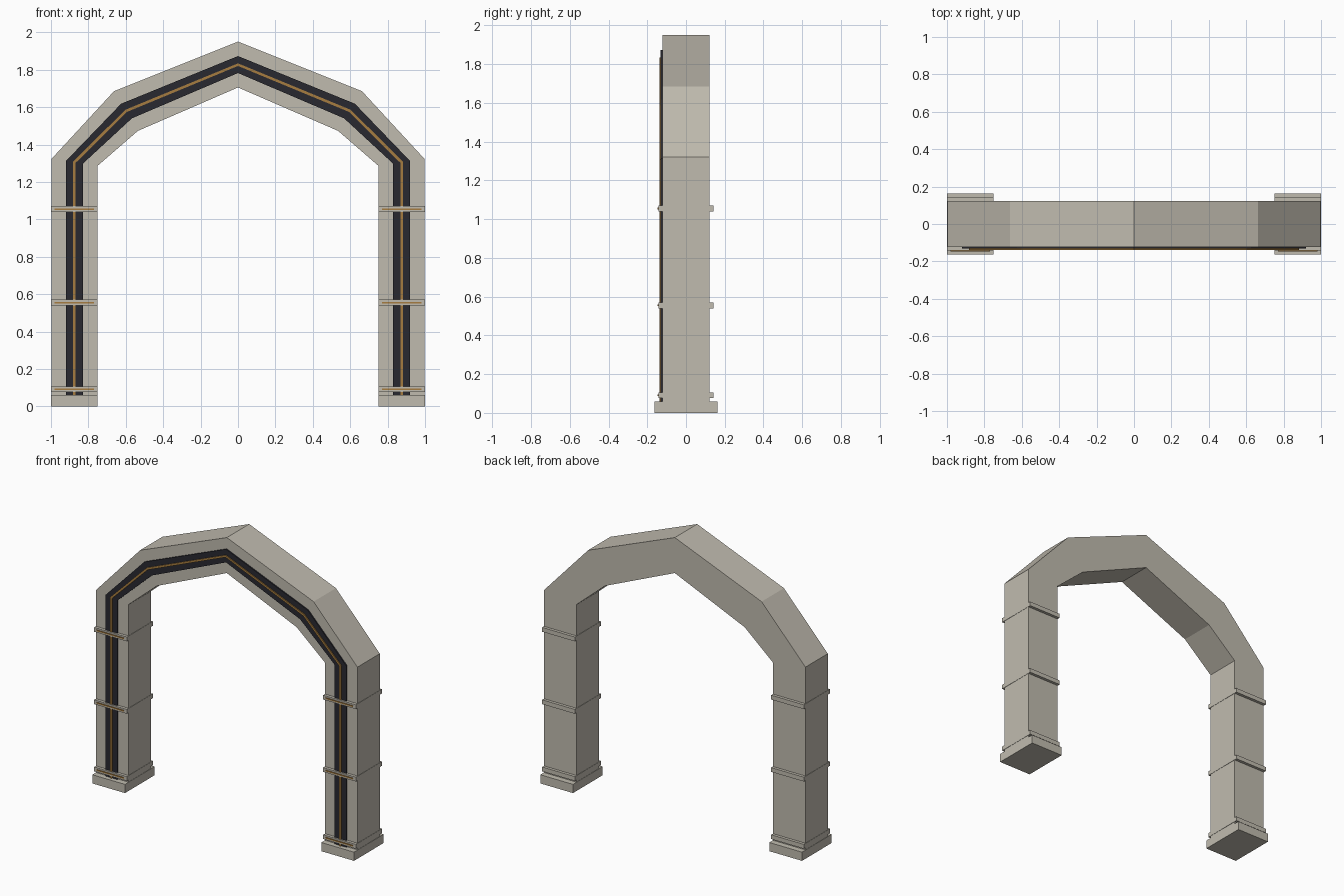
import bpy
import bmesh

if "Cube" in bpy.data.objects:
    bpy.data.objects.remove(bpy.data.objects["Cube"], do_unlink=True)


def make_material(name, rgb):
    mat = bpy.data.materials.new(name)
    mat.use_nodes = True
    colour = (*rgb, 1.0)
    mat.diffuse_color = colour
    mat.node_tree.nodes["Principled BSDF"].inputs["Base Color"].default_value = colour
    return mat


stone = make_material("warm_stone", (0.53, 0.50, 0.43))
dark = make_material("dark_inlay", (0.022, 0.022, 0.03))
gold = make_material("gold_trim", (0.38, 0.20, 0.05))


def finish(bm, name, mat):
    bmesh.ops.recalc_face_normals(bm, faces=bm.faces)
    mesh = bpy.data.meshes.new(name)
    bm.to_mesh(mesh)
    bm.free()
    mesh.materials.append(mat)
    obj = bpy.data.objects.new(name, mesh)
    bpy.context.collection.objects.link(obj)
    return obj


def arch(name, outer, inner, y0, y1, mat):
    """Sweep a rectangular section along a half arch, mirrored over x = 0."""
    outer = outer + [(-x, z) for x, z in reversed(outer[:-1])]
    inner = inner + [(-x, z) for x, z in reversed(inner[:-1])]
    bm = bmesh.new()
    rings = [[bm.verts.new(co) for co in
              ((ox, y0, oz), (ox, y1, oz), (ix, y1, iz), (ix, y0, iz))]
             for (ox, oz), (ix, iz) in zip(outer, inner)]
    for a, b in zip(rings, rings[1:]):
        for i in range(4):
            j = (i + 1) % 4
            bm.faces.new((a[i], a[j], b[j], b[i]))
    bm.faces.new(rings[0])
    bm.faces.new(rings[-1])
    return finish(bm, name, mat)


def box(name, x0, x1, y0, y1, z0, z1, mat):
    bm = bmesh.new()
    bmesh.ops.create_cube(bm, size=1)
    for v in bm.verts:
        v.co = (x1 if v.co.x > 0 else x0,
                y1 if v.co.y > 0 else y0,
                z1 if v.co.z > 0 else z0)
    return finish(bm, name, mat)


# Stone arch body
arch("arch_body",
     [(0.998, 0.005), (0.998, 1.322), (0.663, 1.685), (0, 1.95)],
     [(0.752, 0.005), (0.752, 1.285), (0.535, 1.473), (0, 1.705)],
     -0.122, 0.122, stone)

# Dark inlay and gold line on the front face
arch("dark_inlay_strip",
     [(0.92, 0.06), (0.92, 1.312), (0.625, 1.618), (0, 1.873)],
     [(0.83, 0.06), (0.83, 1.297), (0.567, 1.54), (0, 1.782)],
     -0.131, -0.12, dark)
arch("gold_line",
     [(0.882, 0.06), (0.882, 1.308), (0.602, 1.586), (0, 1.834)],
     [(0.868, 0.06), (0.868, 1.302), (0.594, 1.574), (0, 1.82)],
     -0.138, -0.13, gold)

# Foot blocks, bands and band trims on both legs
for side, sign in (("left", 1), ("right", -1)):
    def across(a, b):
        return sorted((a * sign, b * sign))

    box(f"{side}_foot_block", *across(0.75, 1.0), -0.162, 0.162, 0, 0.06, stone)
    for level, z in (("lower", 0.091), ("middle", 0.555), ("upper", 1.055)):
        box(f"{side}_{level}_band", *across(0.75, 1.0),
            -0.142, 0.142, z - 0.015, z + 0.015, stone)
        box(f"{side}_{level}_band_trim", *across(0.77, 0.98),
            -0.147, -0.141, z - 0.004, z + 0.004, gold)
